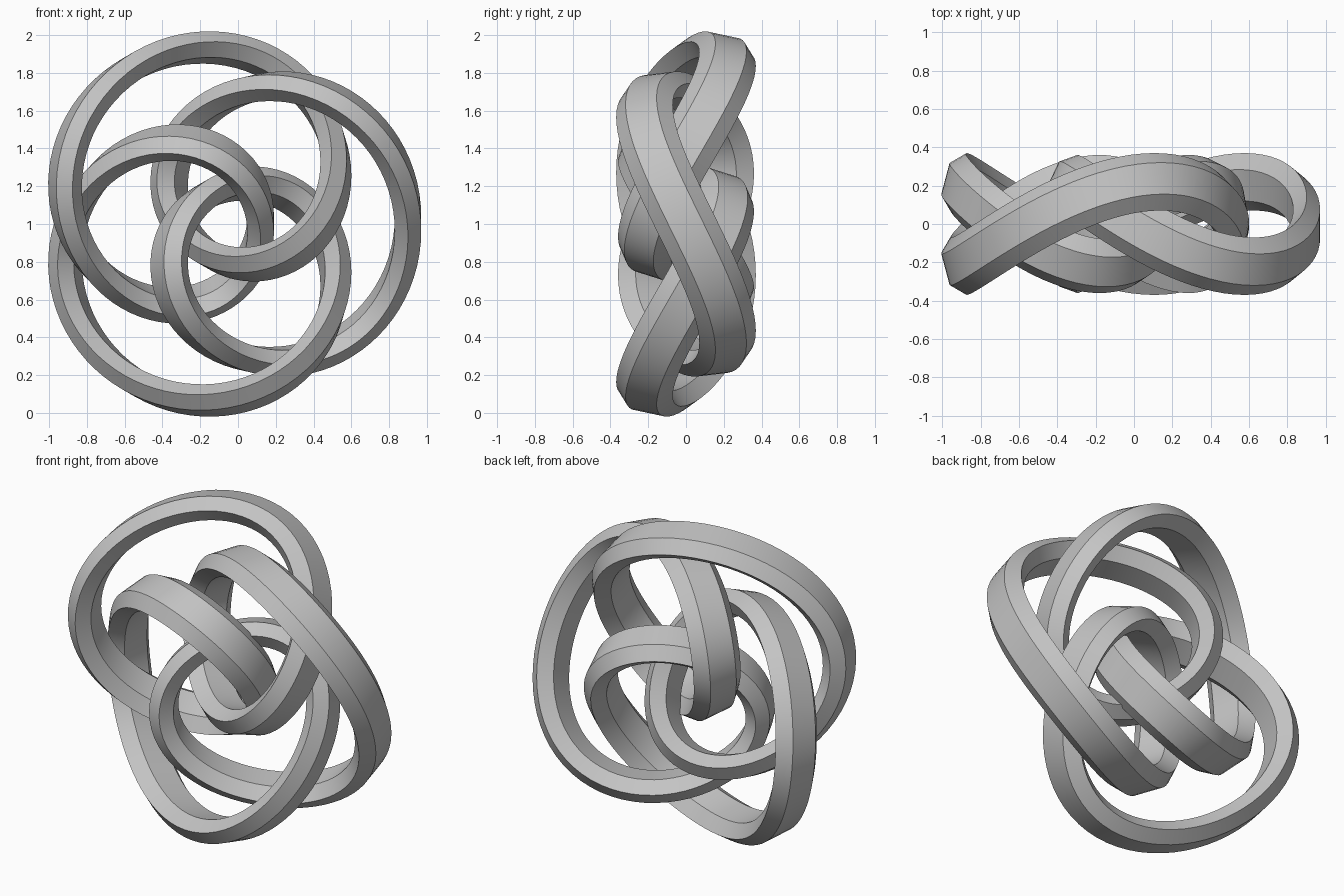
import bpy, bmesh
from math import sin, cos, pi, tau
from mathutils import Vector, Matrix, Quaternion

cube = bpy.data.objects.get("Cube")
if cube:
    bpy.data.objects.remove(cube)

STEPS = 288                    # rings along the knot
BIG, SMALL = 0.573, 0.39       # large and small turning radii
DEPTH = 0.22                   # weave in front and behind
FLAT, BEVEL = 0.085, 0.07      # half width of the flat wall, bevel size
CENTRE = Vector((-0.063, 0, 1))


def path(a):
    """Three-lobed closed path that winds four times around y."""
    return Vector((BIG * cos(4 * a) + SMALL * cos(a),
                   -DEPTH * sin(6 * a),
                   BIG * sin(4 * a) + SMALL * sin(a)))


def tangent(a):
    return (path(a + 1e-3) - path(a - 1e-3)).normalized()


# Least-twist frames carried along the path
angles = [tau * i / STEPS for i in range(STEPS + 1)]
tangents = [tangent(a) for a in angles]
up = Vector((0, -1, 0))
up = (up - tangents[0] * up.dot(tangents[0])).normalized()
ups = [up]
for before, after in zip(tangents, tangents[1:]):
    up = before.rotation_difference(after) @ up
    up = (up - after * up.dot(after)).normalized()
    ups.append(up)

# Leftover twist is spread evenly so that the ends meet
start, end, axis = ups[0], ups[-1], tangents[0]
from math import atan2
leftover = atan2(axis.dot(end.cross(start)), end.dot(start))

# Six-sided band profile: (across, along up)
profile = [(0, FLAT + BEVEL), (BEVEL, FLAT), (BEVEL, -FLAT),
           (0, -FLAT - BEVEL), (-BEVEL, -FLAT), (-BEVEL, FLAT)]

bm = bmesh.new()
rings = []
for i in range(STEPS):
    t = tangents[i]
    u = Quaternion(t, leftover * i / STEPS) @ ups[i]
    side = t.cross(u)
    p = CENTRE + path(angles[i])
    rings.append([bm.verts.new(p + side * s + u * h) for s, h in profile])
for i, ring in enumerate(rings):
    following = rings[(i + 1) % STEPS]
    for j in range(6):
        k = (j + 1) % 6
        bm.faces.new((ring[j], ring[k], following[k], following[j]))
bmesh.ops.recalc_face_normals(bm, faces=bm.faces)

mesh = bpy.data.meshes.new("knot_band")
bm.to_mesh(mesh)
bm.free()
knot = bpy.data.objects.new("knot_band", mesh)
bpy.context.collection.objects.link(knot)

# Plain grey
grey = bpy.data.materials.new("grey")
grey.use_nodes = True
colour = (0.55, 0.55, 0.55, 1)
grey.diffuse_color = colour
grey.node_tree.nodes["Principled BSDF"].inputs["Base Color"].default_value = colour
mesh.materials.append(grey)

# Smooth along the band, crisp along its edges
bpy.ops.object.select_all(action='DESELECT')
knot.select_set(True)
bpy.context.view_layer.objects.active = knot
bpy.ops.object.shade_smooth_by_angle(angle=pi / 6)
